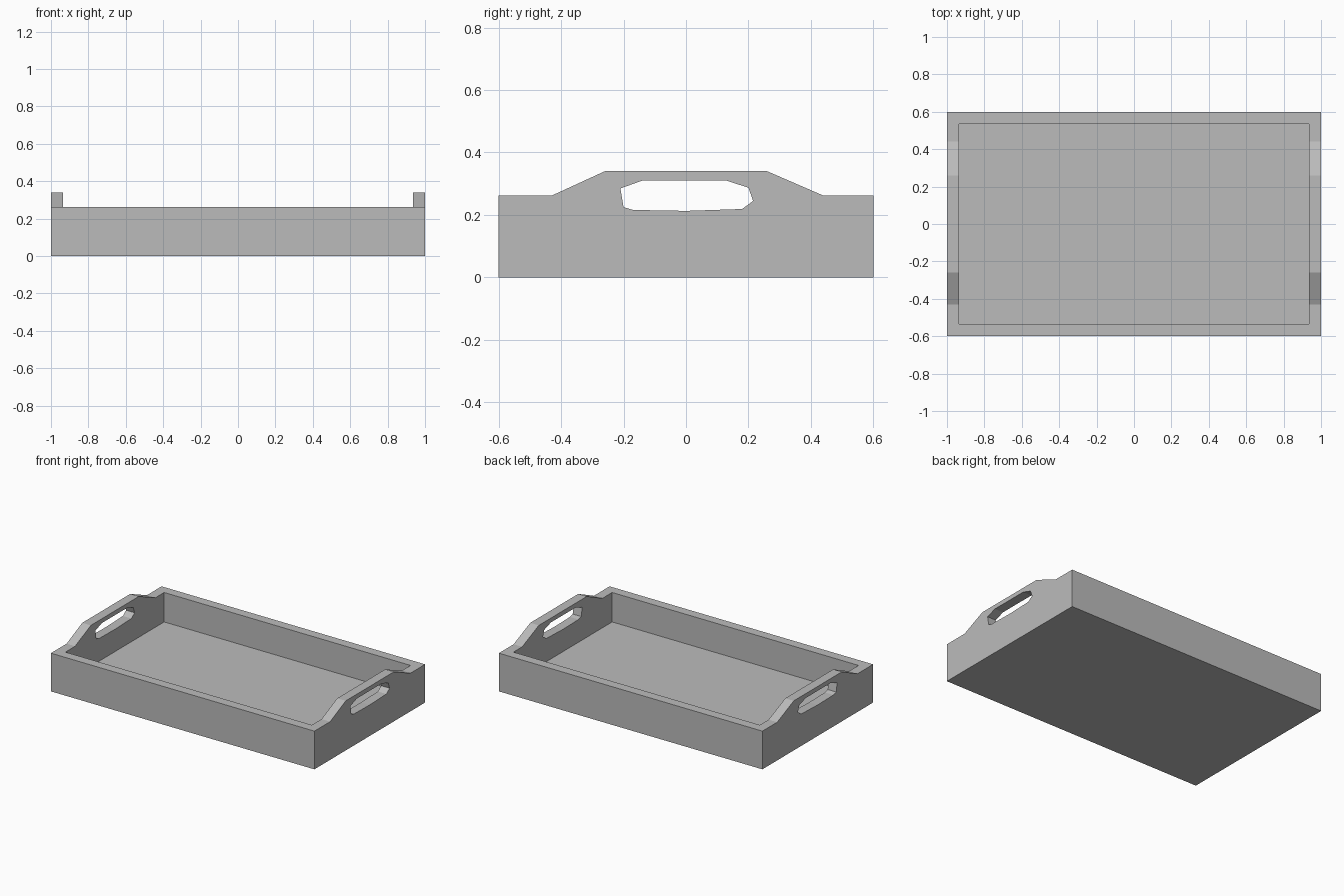
import bpy, bmesh
from mathutils import Vector

if "Cube" in bpy.data.objects:
    bpy.data.objects.remove(bpy.data.objects["Cube"])

L, W, H = 1.0, 0.6, 0.262        # half length, half width, rim height
T = 0.065                        # wall thickness
FLOOR = 0.06                     # floor top

grey = bpy.data.materials.new("tray grey")
grey.diffuse_color = (0.5, 0.5, 0.5, 1)
grey.use_nodes = True
grey.node_tree.nodes["Principled BSDF"].inputs["Base Color"].default_value = grey.diffuse_color


def finish(name, bm):
    bmesh.ops.recalc_face_normals(bm, faces=bm.faces)
    mesh = bpy.data.meshes.new(name)
    bm.to_mesh(mesh)
    bm.free()
    mesh.materials.append(grey)
    obj = bpy.data.objects.new(name, mesh)
    bpy.context.collection.objects.link(obj)
    return obj


def box(name, lo, hi):
    bm = bmesh.new()
    bmesh.ops.create_cube(bm, size=1)
    lo, hi = Vector(lo), Vector(hi)
    for v in bm.verts:
        v.co = (lo + hi) / 2 + v.co * (hi - lo)
    return finish(name, bm)


def end_wall(name, x, depth):
    # outline in the y-z plane with a raised grip and a hand hole
    outline = [(-W, 0), (W, 0), (W, H), (0.44, H), (0.26, 0.34),
               (-0.26, 0.34), (-0.43, H), (-W, H)]
    hole = [(-0.2, 0.225), (-0.17, 0.216), (0, 0.213), (0.18, 0.219),
            (0.215, 0.245), (0.2, 0.287), (0.13, 0.31), (-0.14, 0.31), (-0.21, 0.285)]
    bm = bmesh.new()
    edges = []
    for loop in (outline, hole):
        vs = [bm.verts.new((x, y, z)) for y, z in loop]
        edges += [bm.edges.new((a, b)) for a, b in zip(vs, vs[1:] + vs[:1])]
    bmesh.ops.triangle_fill(bm, edges=edges, use_beauty=True, normal=(1, 0, 0))
    ext = bmesh.ops.extrude_face_region(bm, geom=bm.faces[:])
    bmesh.ops.translate(bm, vec=(depth, 0, 0),
                        verts=[g for g in ext["geom"] if isinstance(g, bmesh.types.BMVert)])
    return finish(name, bm)


# handled end walls
end_wall("left_end_wall", -L, T)
end_wall("right_end_wall", L, -T)

# long side walls between the ends
box("front_wall", (-L + T, -W, 0), (L - T, -W + T, H))
box("back_wall", (-L + T, W - T, 0), (L - T, W, H))

# floor panel
box("tray_floor", (-L + T, -W + T, 0), (L - T, W - T, FLOOR))
